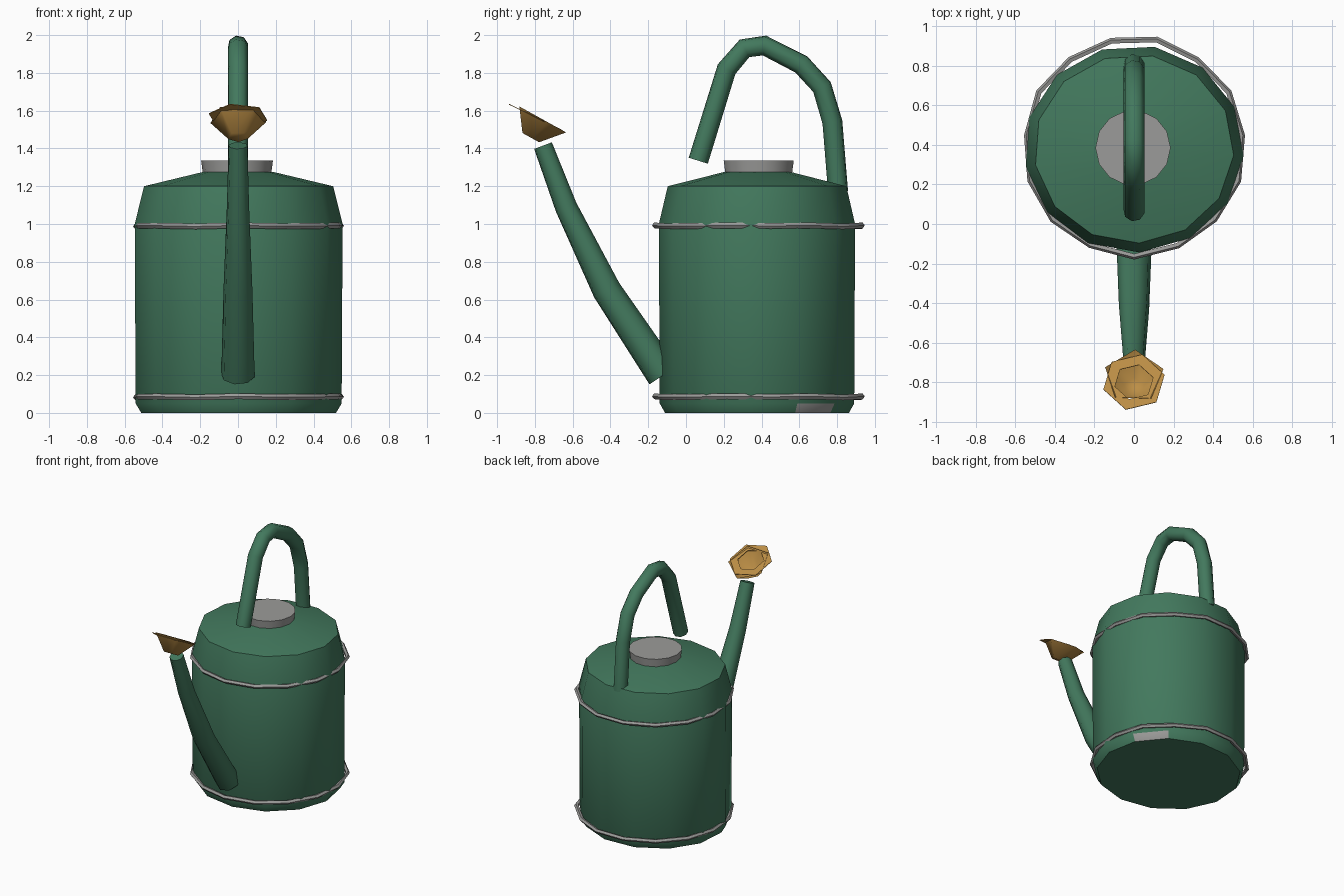
import bpy, bmesh, math
from mathutils import Vector, Matrix

cube = bpy.data.objects.get("Cube")
if cube:
    bpy.data.objects.remove(cube, do_unlink=True)


def material(name, rgb):
    m = bpy.data.materials.new(name)
    m.use_nodes = True
    m.diffuse_color = (*rgb, 1)
    m.node_tree.nodes["Principled BSDF"].inputs["Base Color"].default_value = (*rgb, 1)
    return m


GREEN = material("green enamel", (0.055, 0.19, 0.11))
STEEL = material("grey steel", (0.33, 0.33, 0.32))
BRASS = material("brass", (0.50, 0.27, 0.06))


def finish(name, bm, mats, angle=35, fix_normals=True):
    if fix_normals:
        bmesh.ops.recalc_face_normals(bm, faces=bm.faces)
    mesh = bpy.data.meshes.new(name)
    bm.to_mesh(mesh)
    bm.free()
    ob = bpy.data.objects.new(name, mesh)
    bpy.context.collection.objects.link(ob)
    for m in mats:
        mesh.materials.append(m)
    bpy.ops.object.select_all(action='DESELECT')
    ob.select_set(True)
    bpy.context.view_layer.objects.active = ob
    bpy.ops.object.shade_smooth_by_angle(angle=math.radians(angle))
    return ob


def skin(bm, rings, closed=False):
    """Join successive rings of vertices with quads."""
    pairs = list(zip(rings, rings[1:])) + ([(rings[-1], rings[0])] if closed else [])
    for a, b in pairs:
        n = len(a)
        for i in range(n):
            bm.faces.new((a[i], a[(i + 1) % n], b[(i + 1) % n], b[i]))


def lathe(profile, sides, start=0.0, squash=1.0, caps=(True, True)):
    bm = bmesh.new()
    rings = []
    for r, z in profile:
        angles = [start + math.tau * i / sides for i in range(sides)]
        rings.append([bm.verts.new((r * math.cos(a), r * squash * math.sin(a), z)) for a in angles])
    skin(bm, rings)
    if caps[0]:
        bm.faces.new(rings[0][::-1])
    if caps[1]:
        bm.faces.new(rings[-1])
    return bm


def tube(path, radii, sides):
    """Sweep a polygon along a path of (y, z) points in the centre plane."""
    bm = bmesh.new()
    pts = [Vector((0, y, z)) for y, z in path]
    side = Vector((1, 0, 0))
    rings = []
    for i, (p, r) in enumerate(zip(pts, radii)):
        before = (p - pts[i - 1]).normalized() if i else Vector()
        after = (pts[i + 1] - p).normalized() if i + 1 < len(pts) else Vector()
        up = side.cross((before + after).normalized())
        rings.append([bm.verts.new(p + r * (side * math.cos(a) + up * math.sin(a)))
                      for a in (math.tau * (k + 0.25) / sides for k in range(sides))])
    skin(bm, rings)
    bm.faces.new(rings[0][::-1])
    bm.faces.new(rings[-1])
    return bm


# Body with sloping shoulder and shallow lid; one lower facet is bare steel
START = math.radians(-87)
bm = lathe([(0.52, 0), (0.55, 0.05), (0.555, 1.0), (0.505, 1.2), (0.19, 1.275)],
           13, START, 0.945)
bm.faces.ensure_lookup_table()
patch = Vector((math.cos(math.radians(38)), math.sin(math.radians(38)), 0))
low = [f for f in bm.faces if f.calc_center_median().z < 0.04 and len(f.verts) == 4]
max(low, key=lambda f: f.calc_center_median().dot(patch)).material_index = 1
body = finish("body", bm, [GREEN, STEEL], 30)
body.location = (0, 0.38, 0)

# Filler cap
cap = finish("filler_cap", lathe([(0.18, 1.26), (0.19, 1.335)], 14), [STEEL], 40)
cap.location = (-0.005, 0.385, 0)

# Slightly uneven hoops around the body
for name, height in (("lower_hoop", 0.085), ("upper_hoop", 0.99)):
    bm = bmesh.new()
    rings = []
    count = 15
    for i in range(count):
        a = math.tau * (i + 0.25) / count
        wobble = 0.006 * math.sin(i * 2.4)
        out = Vector((math.cos(a), math.sin(a), 0))
        rings.append([bm.verts.new(out * (0.548 + wobble + 0.016 * math.cos(b))
                                   + Vector((0, 0, height + wobble * 0.5 + 0.016 * math.sin(b))))
                      for b in (math.tau * k / 5 for k in range(5))])
    skin(bm, rings, closed=True)
    finish(name, bm, [STEEL], 50).location = (0, 0.39, 0)

# Spout and carrying handle
finish("spout", tube([(-0.12, 0.2), (-0.42, 0.65), (-0.635, 1.09), (-0.757, 1.415)],
                     [0.09, 0.078, 0.06, 0.051], 8), [GREEN], 50)
handle_path = [(0.065, 1.335), (0.215, 1.82), (0.31, 1.93), (0.415, 1.945),
               (0.61, 1.845), (0.72, 1.725), (0.775, 1.54), (0.805, 1.17)]
finish("handle", tube(handle_path, [0.054] * len(handle_path), 8), [GREEN], 50)

# Open rose cup, tipped back over the spout, with a thin offset rim plate
tilt = Matrix.Rotation(math.radians(-29), 4, 'X')
rose = finish("rose_cup", lathe([(0.055, -0.115), (0.155, 0)], 5, math.radians(88),
                                caps=(True, False)), [BRASS], 60)
rose.matrix_world = Matrix.Translation((0, -0.77, 1.56)) @ tilt

bm = lathe([(0.1, 0), (0.16, 0), (0.16, 0.004), (0.1, 0.004)], 6, math.radians(-105),
           caps=(False, False))
bm.verts.ensure_lookup_table()
rings = [[bm.verts[r * 6 + i] for i in range(6)] for r in (3, 0)]
skin(bm, rings)
plate = finish("rose_rim", bm, [BRASS], 30)
plate.matrix_world = (Matrix.Translation((0, -0.80, 1.565))
                      @ Matrix.Rotation(math.radians(-26), 4, 'X'))
